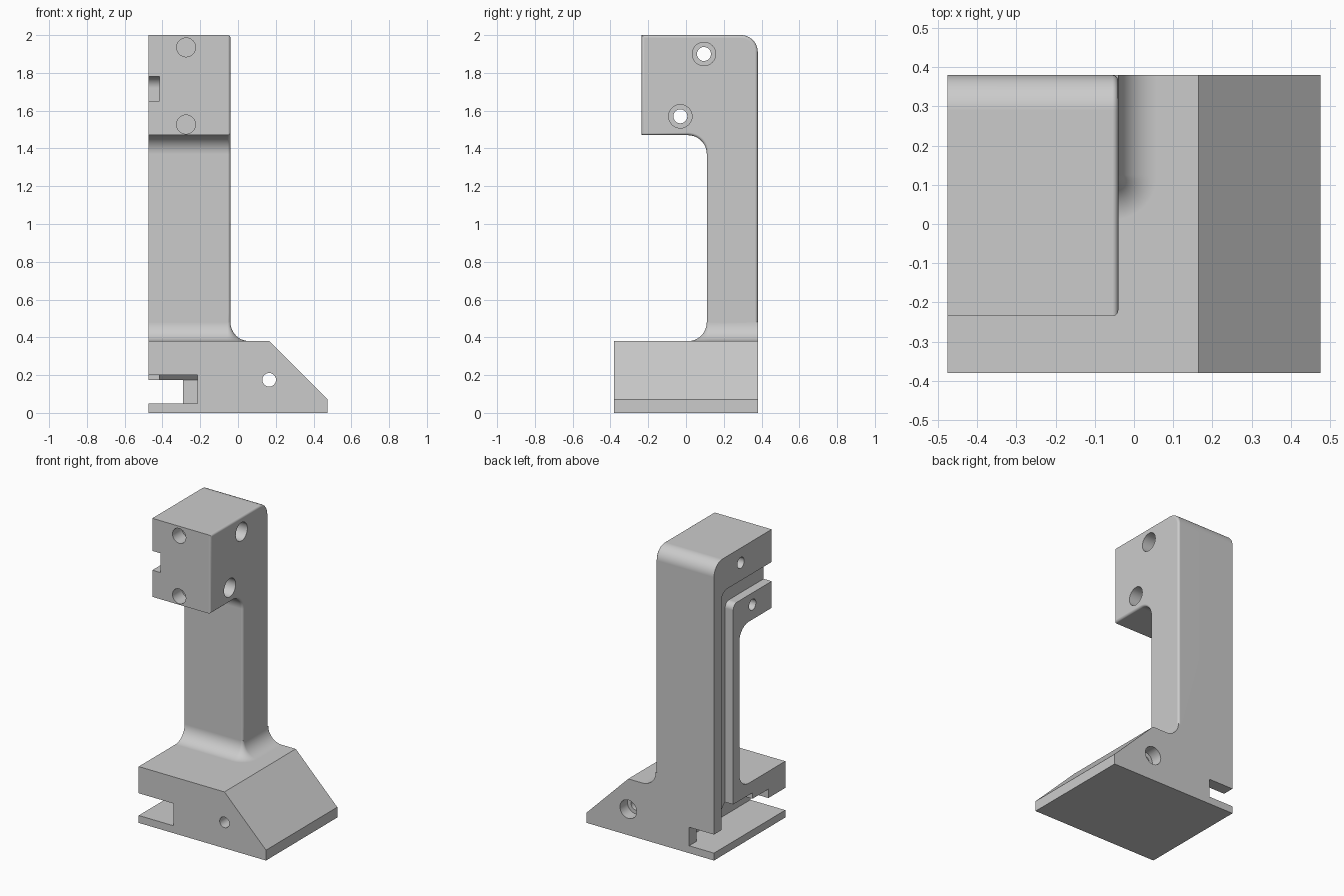
import bpy, bmesh
from math import sin, cos, pi, radians

cube = bpy.data.objects.get("Cube")
if cube:
    bpy.data.objects.remove(cube, do_unlink=True)

grey = bpy.data.materials.new("plain_grey")
grey.use_nodes = True
COLOUR = (0.6, 0.6, 0.6, 1)
grey.diffuse_color = COLOUR
grey.node_tree.nodes["Principled BSDF"].inputs["Base Color"].default_value = COLOUR


def arc(cu, cv, r, start, end, n=12):
    angles = [radians(start + (end - start) * i / n) for i in range(n + 1)]
    return [(cu + r * cos(a), cv + r * sin(a)) for a in angles]


def finish(bm, name):
    bmesh.ops.recalc_face_normals(bm, faces=bm.faces)
    mesh = bpy.data.meshes.new(name)
    bm.to_mesh(mesh)
    bm.free()
    mesh.materials.append(grey)
    obj = bpy.data.objects.new(name, mesh)
    bpy.context.collection.objects.link(obj)
    return obj


def loft(rings, name, edge_round=0):
    bm = bmesh.new()
    loops = [[bm.verts.new(p) for p in ring] for ring in rings]
    n = len(loops[0])
    for a, b in zip(loops, loops[1:]):
        for i in range(n):
            j = (i + 1) % n
            bm.faces.new((a[i], a[j], b[j], b[i]))
    bm.faces.new(loops[0])
    cap = bm.faces.new(loops[-1])
    bmesh.ops.recalc_face_normals(bm, faces=bm.faces)
    if edge_round:
        bmesh.ops.bevel(bm, geom=list(cap.edges), offset=edge_round, segments=4,
                        profile=0.5, affect='EDGES')
    return finish(bm, name)


def prism(points, axis, lo, hi, name, edge_round=0):
    def place(d):
        return [(d, u, v) if axis == 'x' else (u, d, v) for u, v in points]
    return loft([place(lo), place(hi)], name, edge_round)


def hole(u, v, r, axis, lo, hi):
    circle = arc(u, v, r, 0, 360, 32)[:-1]
    return prism(circle, axis, lo, hi, "hole_cutter")


def combine(target, other, operation):
    mod = target.modifiers.new(operation.lower(), 'BOOLEAN')
    mod.operation = operation
    mod.solver = 'EXACT'
    mod.object = other
    bpy.context.view_layer.objects.active = target
    bpy.ops.object.modifier_apply(modifier=mod.name)
    bpy.data.objects.remove(other, do_unlink=True)


LEFT, COL, BACK, FRONT = -0.475, -0.04, 0.38, 0.11
TOP, BASE, ROUND, FILLET = 2.0, 0.38, 0.015, 0.1

# Wedge-ended base
stand = prism([(LEFT, 0), (0.475, 0), (0.475, 0.07), (0.165, BASE), (LEFT, BASE)],
              'y', -BACK, BACK, "stand")

# Column and overhanging head
outline = [(BACK, 0.3)] + arc(BACK - 0.09, TOP - 0.09, 0.09, 0, 90)
outline += [(-0.235, TOP), (-0.235, 1.47)]
outline += arc(FRONT - FILLET, 1.47 - FILLET, FILLET, 90, 0) + [(FRONT, 0.3)]
column = prism(outline, 'x', LEFT, COL, "column", ROUND)

# Flared foot of the column
rings = []
for i in range(-1, 13):
    t = max(i, 0) / 12 * pi / 2
    o = FILLET * (1 - sin(t))
    z = BASE + FILLET * (1 - cos(t)) if i >= 0 else 0.33
    plan = [(LEFT, BACK), (LEFT, FRONT - o)]
    plan += arc(COL - ROUND, FRONT + ROUND, ROUND + o, -90, 0, 10)
    plan += [(COL + o, BACK)]
    rings.append([(x, y, z) for x, y in plan])
flare = loft(rings, "flare")

combine(stand, column, 'UNION')
combine(stand, flare, 'UNION')

# Cable groove: in from the head front, then down the column
groove = [(-0.5, 1.65)] + arc(0.135, 1.61, 0.04, 90, 0, 8)
groove += [(0.175, 0.1), (0.30, 0.1)] + arc(0.24, 1.72, 0.06, 0, 90, 10)
groove += [(-0.5, 1.78)]

# Stepped slot under the base top
slot = [(-0.5, 0.05), (-0.5, 0.2), (-0.2, 0.2), (-0.2, 0.26), (-0.03, 0.26),
        (-0.03, 0.3), (0.18, 0.3), (0.3, 0.175), (0.3, 0.05)]
outlet = [(-0.6, 0.05), (-0.29, 0.05), (-0.29, 0.175), (-0.6, 0.175)]

cutters = [
    prism(groove, 'x', -0.6, -0.415, "groove_cutter"),
    prism(slot, 'x', -0.6, -0.215, "slot_cutter"),
    prism(outlet, 'y', 0.2, 0.5, "outlet_cutter"),
    # Base screw hole with counterbore at the back
    hole(0.165, 0.175, 0.036, 'y', -0.5, 0.5),
    hole(0.165, 0.175, 0.062, 'y', BACK - 0.08, 0.5),
]
# Head screw holes with counterbores, and blind front holes
for y, z in ((0.095, 1.9), (-0.03, 1.57)):
    cutters.append(hole(y, z, 0.037, 'x', -0.6, 0.1))
    cutters.append(hole(y, z, 0.062, 'x', COL - 0.1, 0.1))
for z in (1.935, 1.527):
    cutters.append(hole(-0.275, z, 0.05, 'y', -0.4, -0.135))
for cutter in cutters:
    combine(stand, cutter, 'DIFFERENCE')

# Smooth fillets, crisp edges
bpy.ops.object.select_all(action='DESELECT')
stand.select_set(True)
bpy.context.view_layer.objects.active = stand
bpy.ops.object.shade_smooth_by_angle(angle=radians(30))
weighted = stand.modifiers.new("even_shading", 'WEIGHTED_NORMAL')
weighted.keep_sharp = True
